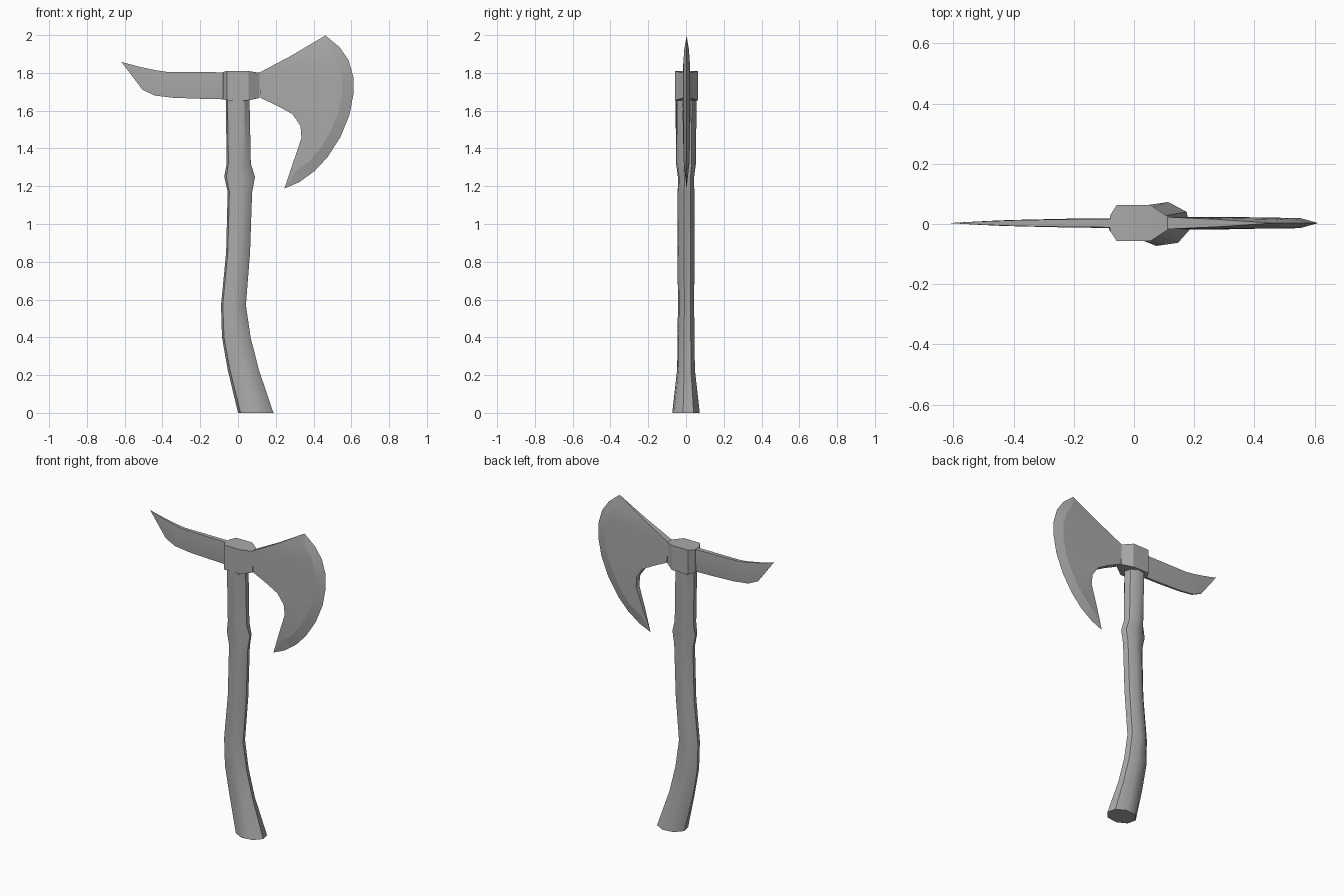
import bpy, bmesh, math

cube = bpy.data.objects.get("Cube")
if cube:
    bpy.data.objects.remove(cube, do_unlink=True)

grey = bpy.data.materials.new("plain grey")
grey.use_nodes = True
grey.diffuse_color = (0.4, 0.4, 0.4, 1)
grey.node_tree.nodes["Principled BSDF"].inputs["Base Color"].default_value = (0.4, 0.4, 0.4, 1)


def loft(name, rings, angle):
    """Skin a list of closed rings, cap both ends and weld pointed tips."""
    bm = bmesh.new()
    rows = [[bm.verts.new(p) for p in ring] for ring in rings]
    n = len(rows[0])
    for a, b in zip(rows, rows[1:]):
        for i in range(n):
            j = (i + 1) % n
            bm.faces.new((a[i], a[j], b[j], b[i]))
    bm.faces.new(rows[0])
    bm.faces.new(rows[-1])
    bmesh.ops.remove_doubles(bm, verts=bm.verts, dist=0.0005)
    bmesh.ops.recalc_face_normals(bm, faces=bm.faces)
    mesh = bpy.data.meshes.new(name)
    bm.to_mesh(mesh)
    bm.free()
    mesh.materials.append(grey)
    obj = bpy.data.objects.new(name, mesh)
    bpy.context.collection.objects.link(obj)
    bpy.ops.object.select_all(action="DESELECT")
    obj.select_set(True)
    bpy.context.view_layer.objects.active = obj
    bpy.ops.object.shade_smooth_by_angle(angle=math.radians(angle))
    return obj


MID = 0.003  # depth centre of the metal head

# Curved wooden shaft: height, left x, right x, half depth
shaft = [(0, 0.0, 0.188, 0.073), (0.23, -0.055, 0.11, 0.047), (0.4, -0.085, 0.067, 0.045),
         (0.57, -0.09, 0.042, 0.043), (0.85, -0.063, 0.064, 0.045), (1.17, -0.055, 0.075, 0.044),
         (1.25, -0.073, 0.09, 0.043), (1.32, -0.06, 0.068, 0.053), (1.72, -0.066, 0.06, 0.056)]
turns = [math.radians(45 * i - 12) for i in range(8)]
loft("handle", [[((l + r) / 2 + (r - l) / 2 * math.cos(t) * 1.02, d * math.sin(t) * 1.02, z)
                 for t in turns] for z, l, r, d in shaft], 40)

# Block around the shaft: x, half depth, bottom, top
block = [(-0.08, 0.025, 1.66, 1.805), (-0.057, 0.06, 1.655, 1.81),
         (0.055, 0.06, 1.655, 1.81), (0.115, 0.02, 1.667, 1.8)]
loft("head_block", [[(x, MID - d, lo), (x, MID + d, lo), (x, MID + d, hi), (x, MID - d, hi)]
                    for x, d, lo, hi in block], 20)

# Bearded blade: cutting edge and back edge with half thickness, from top to beard
edge = [(0.463, 1.998), (0.537, 1.937), (0.585, 1.868), (0.611, 1.778), (0.611, 1.688),
        (0.59, 1.577), (0.542, 1.46), (0.474, 1.354), (0.405, 1.28), (0.325, 1.222), (0.246, 1.188)]
back = [(0.463, 1.998, 0), (0.28, 1.89, 0.012), (0.11, 1.8, 0.02), (0.112, 1.735, 0.02),
        (0.12, 1.667, 0.02), (0.21, 1.625, 0.021), (0.288, 1.582, 0.021), (0.331, 1.519, 0.019),
        (0.336, 1.455, 0.016), (0.29, 1.32, 0.01), (0.246, 1.188, 0)]
rings = []
for (ex, ez), (bx, bz, d) in zip(edge, back):
    length = math.hypot(bx - ex, bz - ez)
    f = min(0.06 / length, 0.6) if length else 0
    x, z, t = ex + (bx - ex) * f, ez + (bz - ez) * f, min(d, 0.017)
    rings.append([(ex, MID, ez), (x, MID + t, z), (bx, MID + d, bz),
                  (bx, MID - d, bz), (x, MID - t, z)])
loft("axe_blade", rings, 8)

# Upswept rear spike: top x, top z, bottom x, bottom z, half thickness
spike = [(-0.07, 1.803, -0.07, 1.66, 0.014), (-0.2, 1.804, -0.2, 1.663, 0.013),
         (-0.38, 1.806, -0.34, 1.668, 0.01), (-0.44, 1.815, -0.44, 1.68, 0.008),
         (-0.52, 1.832, -0.505, 1.71, 0.005), (-0.617, 1.858, -0.617, 1.858, 0)]
rings = []
for tx, tz, bx, bz, d in spike:
    side = [(tx, tz, d), ((tx + bx) / 2, (tz + bz) / 2, d * 1.15), (bx, bz, d * 0.6)]
    rings.append([(x, MID + t, z) for x, z, t in side]
                 + [(x, MID - t, z) for x, z, t in reversed(side)])
loft("rear_spike", rings, 30)
